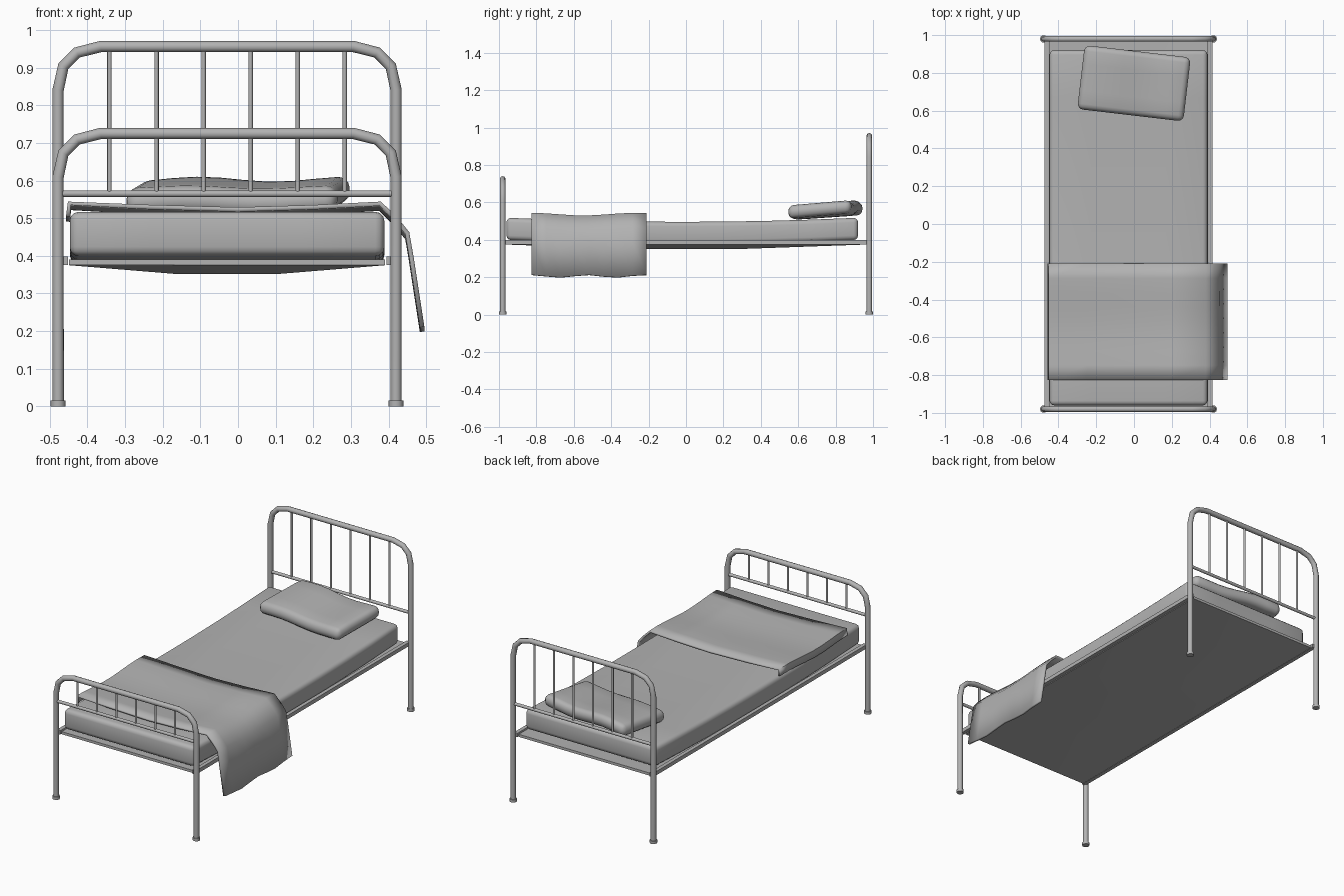
import bpy, bmesh, math
from mathutils import Matrix

if "Cube" in bpy.data.objects:
    bpy.data.objects.remove(bpy.data.objects["Cube"], do_unlink=True)

GREY = (0.45, 0.45, 0.45, 1)
grey = bpy.data.materials.new("plain_grey")
grey.use_nodes = True
grey.diffuse_color = GREY
grey.node_tree.nodes["Principled BSDF"].inputs["Base Color"].default_value = GREY

MID = -0.029            # centre line of the frame
HALF = 0.449            # post distance from the centre line
END = 0.98              # post distance along the length


def finish(obj, angle=40):
    obj.data.materials.append(grey)
    bpy.ops.object.select_all(action='DESELECT')
    obj.select_set(True)
    bpy.context.view_layer.objects.active = obj
    if obj.type == 'CURVE':
        bpy.ops.object.convert(target='MESH')
    bpy.ops.object.shade_smooth_by_angle(angle=math.radians(angle))
    return obj


def mesh_object(name, bm, angle=40):
    mesh = bpy.data.meshes.new(name)
    bm.to_mesh(mesh)
    bm.free()
    obj = bpy.data.objects.new(name, mesh)
    bpy.context.collection.objects.link(obj)
    return finish(obj, angle)


def tube(name, points, radius):
    curve = bpy.data.curves.new(name, 'CURVE')
    curve.dimensions = '3D'
    curve.bevel_depth = radius
    curve.bevel_resolution = 3
    curve.use_fill_caps = True
    spline = curve.splines.new('POLY')
    spline.points.add(len(points) - 1)
    for p, co in zip(spline.points, points):
        p.co = (*co, 1)
    obj = bpy.data.objects.new(name, curve)
    bpy.context.collection.objects.link(obj)
    return finish(obj)


def soft_box(name, size, place, round_off, cuts, shape):
    """Rounded box, sliced cuts times along x and y, then bent by shape(x, y)."""
    bm = bmesh.new()
    bmesh.ops.create_cube(bm, size=1, matrix=Matrix.Diagonal((*size, 1)))
    if round_off:
        bmesh.ops.bevel(bm, geom=bm.edges[:], offset=round_off, segments=3,
                        profile=0.5, affect='EDGES')
    for axis in (0, 1):
        normal = [0, 0, 0]
        normal[axis] = 1
        span = size[axis] - 2 * round_off
        for i in range(1, cuts[axis]):
            co = [0, 0, 0]
            co[axis] = span * (i / cuts[axis] - 0.5)
            bmesh.ops.bisect_plane(bm, geom=bm.verts[:] + bm.edges[:] + bm.faces[:],
                                   plane_co=co, plane_no=normal)
    for v in bm.verts:
        v.co.z += shape(v.co.x, v.co.y)
    bm.transform(place)
    return mesh_object(name, bm)


# Head and foot ends: bent tube, lower bar, spindles, foot caps
def bed_end(name, y, top):
    left = [(-HALF, 0), (-HALF, top - 0.115), (-HALF + 0.014, top - 0.052),
            (-HALF + 0.05, top - 0.016), (-HALF + 0.113, top)]
    path = left + [(-x, z) for x, z in reversed(left)]
    tube(name + "_frame", [(MID + x, y, z) for x, z in path], 0.015)
    tube(name + "_bar", [(MID - HALF, y, 0.565), (MID + HALF, y, 0.565)], 0.009)
    for i in range(6):
        x = MID + (i - 2.5) * 0.125
        tube(f"{name}_spindle_{i + 1}", [(x, y, 0.565), (x, y, top)], 0.006)
    for side in (-1, 1):
        x = MID + side * HALF
        tube(f"{name}_foot_cap_{i}_{side}", [(x, y, 0), (x, y, 0.016)], 0.02)


bed_end("headboard", END, 0.956)
bed_end("footboard", -END, 0.725)

# Side rails
for side, name in ((-1, "right_rail"), (1, "left_rail")):
    soft_box(name, (0.022, 2 * END, 0.022),
             Matrix.Translation((MID + side * 0.434, 0, 0.387)), 0, (1, 1), lambda x, y: 0)


# Sagging base under the mattress
def base_sag(x, y):
    return -0.023 * min(1, 3 * (0.5 - abs(x) / 0.84)) * min(1, 3 * (0.5 - abs(y) / 1.94))


soft_box("sprung_base", (0.84, 1.94, 0.015), Matrix.Translation((MID, 0, 0.3825)),
         0, (3, 3), base_sag)

# Mattress
soft_box("mattress", (0.836, 1.88, 0.118), Matrix.Translation((MID, -0.02, 0.459)),
         0.024, (4, 8), lambda x, y: -0.022 * (1 - (y / 0.94) ** 2))


# Pillow
def pillow_bend(x, y):
    wave = 0.009 * math.cos(2 * math.pi * (x + 0.12) / 0.4)
    return 0.075 * y + wave * (0.6 + y)


soft_box("pillow", (0.565, 0.34, 0.07),
         Matrix.Translation((0, 0.745, 0.558)) @ Matrix.Rotation(math.radians(-6.7), 4, 'Z'),
         0.03, (8, 4), pillow_bend)

# Blanket draped across the foot half, hanging over one side
profile = [(-0.457, 0.5), (-0.452, 0.539), (-0.25, 0.531), (0, 0.524), (0.2, 0.53),
           (0.38, 0.539), (0.425, 0.495), (0.455, 0.458), (0.467, 0.39), (0.495, 0.208)]
ROWS = 8
bm = bmesh.new()
grid = []
for x, z in profile:
    hang = x > 0.46
    row = []
    for j in range(ROWS + 1):
        t = j / ROWS
        ripple = 0.007 * math.cos(t * (13 if hang else 7)) - 0.002
        row.append(bm.verts.new((x, -0.825 + 0.615 * t, z + ripple)))
    grid.append(row)
for a, b in zip(grid, grid[1:]):
    for j in range(ROWS):
        bm.faces.new((a[j], b[j], b[j + 1], a[j + 1]))
blanket = mesh_object("blanket", bm, 50)
solid = blanket.modifiers.new("thickness", 'SOLIDIFY')
solid.thickness = 0.012
solid.offset = -1
